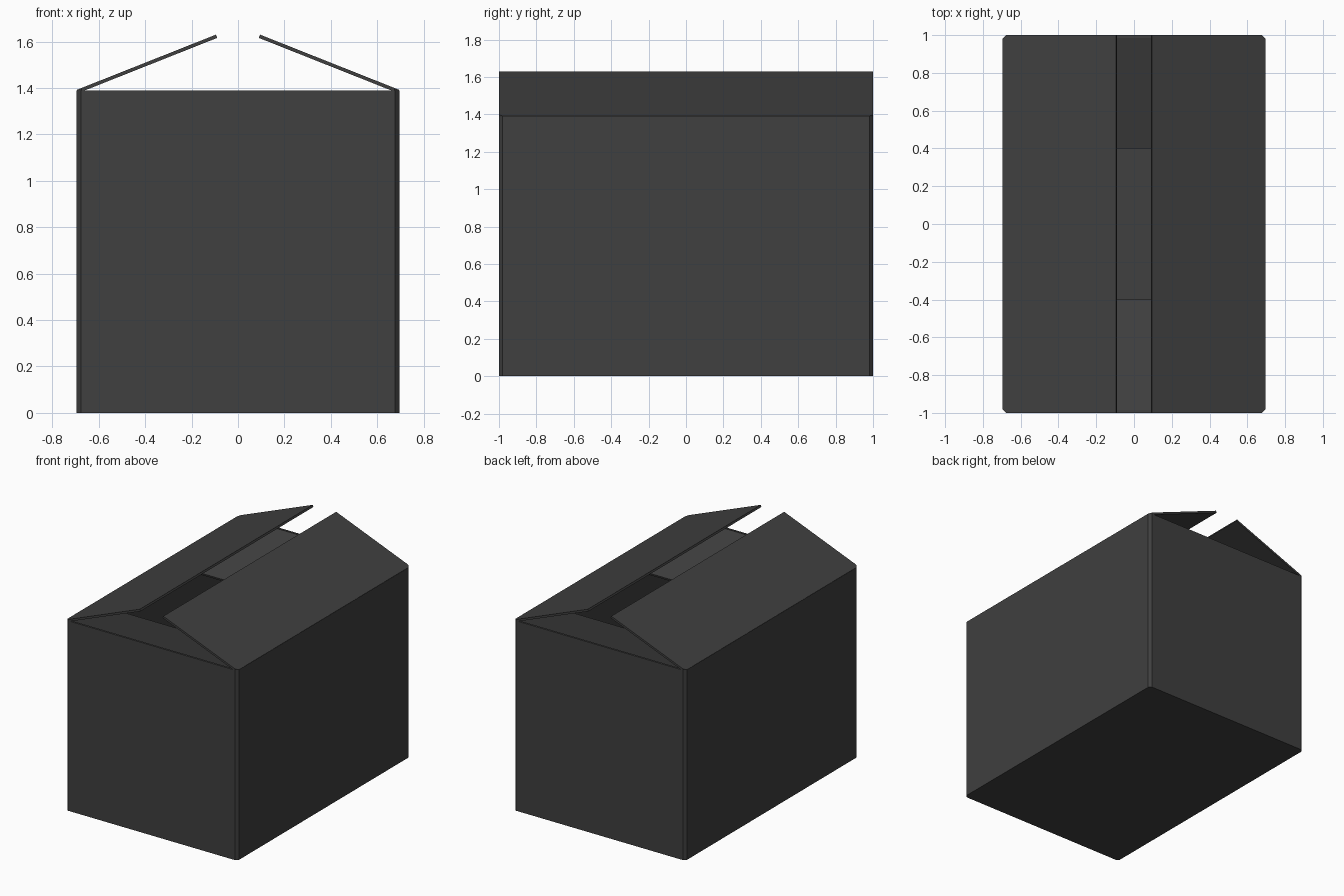
import bpy, bmesh, math
from mathutils import Vector

if "Cube" in bpy.data.objects:
    bpy.data.objects.remove(bpy.data.objects["Cube"])

HX, HY, H, T, C = 0.695, 1.0, 1.39, 0.015, 0.018   # half sizes, height, board thickness, corner cut

mat = bpy.data.materials.new("dark_card")
mat.diffuse_color = (0.05, 0.05, 0.05, 1)
mat.use_nodes = True
mat.node_tree.nodes["Principled BSDF"].inputs["Base Color"].default_value = mat.diffuse_color


def finish(name, bm):
    bmesh.ops.recalc_face_normals(bm, faces=bm.faces)
    me = bpy.data.meshes.new(name)
    bm.to_mesh(me)
    bm.free()
    ob = bpy.data.objects.new(name, me)
    me.materials.append(mat)
    bpy.context.collection.objects.link(ob)
    return ob


def ring(bm, inset, z):
    """Rectangle with cut corners."""
    x, y, c = HX - inset, HY - inset, C - inset * 0.586
    pts = [(x, -y + c), (x, y - c), (x - c, y), (-x + c, y),
           (-x, y - c), (-x, -y + c), (-x + c, -y), (x - c, -y)]
    return [bm.verts.new((px, py, z)) for px, py in pts]


def bridge(bm, a, b):
    n = len(a)
    for i in range(n):
        j = (i + 1) % n
        bm.faces.new((a[i], a[j], b[j], b[i]))


# Hollow box body: outer wall, rim, inner wall, floor
bm = bmesh.new()
rings = [ring(bm, 0, 0), ring(bm, 0, H), ring(bm, T, H), ring(bm, T, T)]
for a, b in zip(rings, rings[1:]):
    bridge(bm, a, b)
bm.faces.new(rings[0])
bm.faces.new(rings[-1])
finish("box_body", bm)


def flap(name, hinge, inward, half, reach, rise, cut):
    """Sheet hinged on the rim, running inward by reach and up by rise."""
    inward = Vector(inward)
    side = Vector((0, 0, 1)).cross(inward)
    slope = inward * reach + Vector((0, 0, rise))
    normal = slope.cross(side).normalized()
    if normal.z < 0:
        normal = -normal
    k = cut / reach
    outline = [(-half + cut, 0), (half - cut, 0), (half, k),
               (half, 1), (-half, 1), (-half, k)]
    top = [Vector(hinge) + side * u + slope * d for u, d in outline]
    bm = bmesh.new()
    a = [bm.verts.new(p) for p in top]
    b = [bm.verts.new(p - normal * T) for p in top]
    bm.faces.new(a)
    bm.faces.new(b)
    bridge(bm, a, b)
    finish(name, bm)


# Long side flaps tilt up, short end flaps hang down inside
for s, n in ((-1, "left"), (1, "right")):
    flap(n + "_flap", (s * HX, 0, H + 0.002), (-s, 0, 0), HY, 0.6, 0.238, C)
for s, n in ((-1, "front"), (1, "back")):
    flap(n + "_flap", (0, s * (HY - 0.005), H), (0, -s, 0), HX - T - 0.002, 0.595, -0.16, 0.005)
